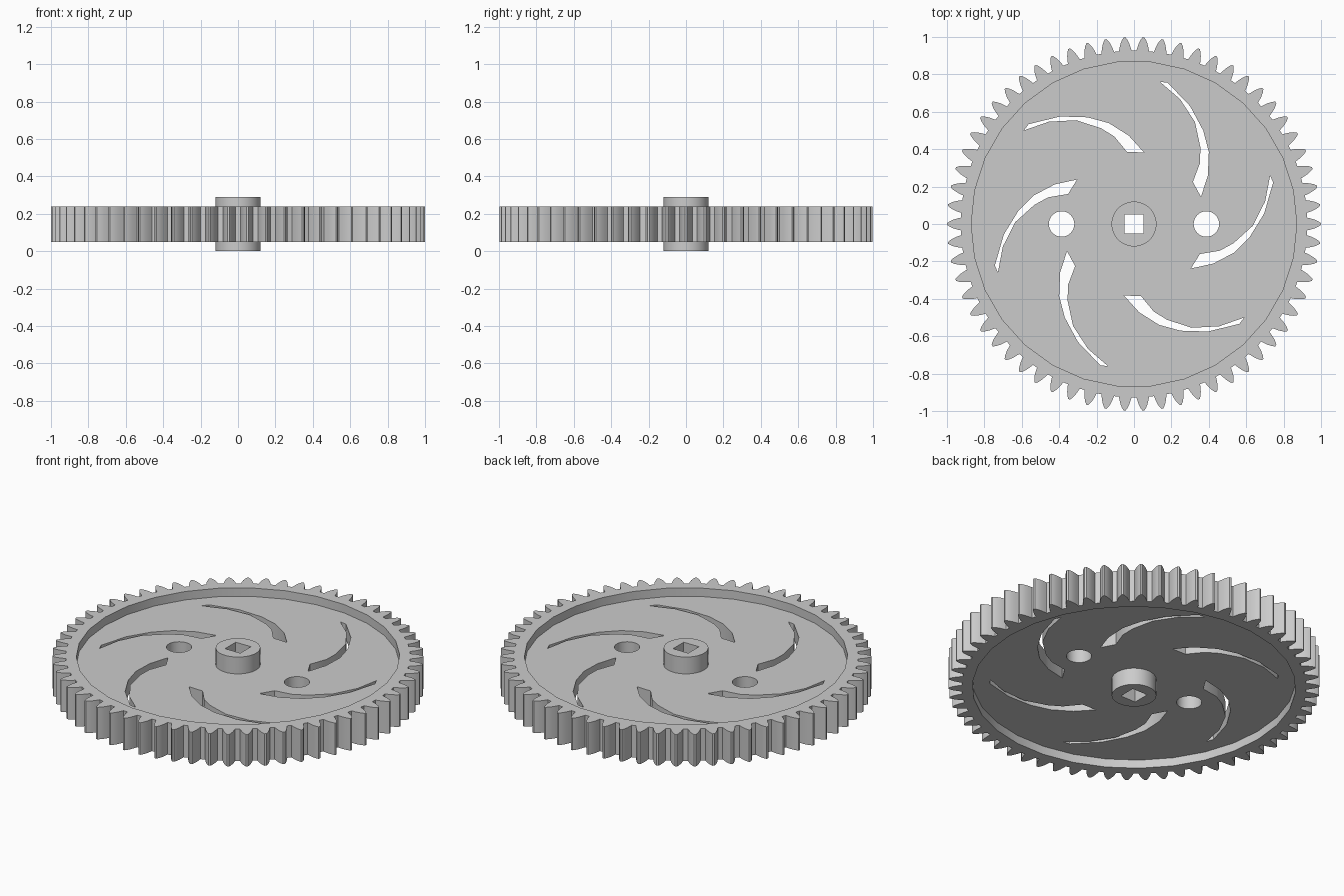
import bpy, bmesh
from math import sin, cos, pi, radians

if "Cube" in bpy.data.objects:
    bpy.data.objects.remove(bpy.data.objects["Cube"])

TEETH = 62


def circle(r, n, cx=0.0):
    return [(cx + r * cos(2 * pi * i / n), r * sin(2 * pi * i / n)) for i in range(n)]


def rotate(pts, a):
    return [(x * cos(a) - y * sin(a), x * sin(a) + y * cos(a)) for x, y in pts]


def plate(name, loops, z0, z1):
    """Extrude an outline with holes between two heights."""
    cu = bpy.data.curves.new(name, 'CURVE')
    cu.dimensions = '2D'
    cu.fill_mode = 'BOTH'
    cu.extrude = (z1 - z0) / 2
    for pts in loops:
        sp = cu.splines.new('POLY')
        sp.points.add(len(pts) - 1)
        for p, (x, y) in zip(sp.points, pts):
            p.co = (x, y, 0, 1)
        sp.use_cyclic_u = True
    ob = bpy.data.objects.new(name, cu)
    bpy.context.collection.objects.link(ob)
    bpy.ops.object.select_all(action='DESELECT')
    ob.select_set(True)
    bpy.context.view_layer.objects.active = ob
    bpy.ops.object.convert(target='MESH')
    ob = bpy.context.view_layer.objects.active
    bm = bmesh.new()
    bm.from_mesh(ob.data)
    bmesh.ops.remove_doubles(bm, verts=bm.verts, dist=1e-5)
    bmesh.ops.translate(bm, verts=bm.verts, vec=(0, 0, (z0 + z1) / 2))
    bmesh.ops.recalc_face_normals(bm, faces=bm.faces)
    bm.to_mesh(ob.data)
    bm.free()
    bpy.ops.object.shade_smooth_by_angle(angle=radians(25))
    return ob


# Toothed rim: one rounded tooth repeated around the axis
half_tooth = [(0.926, 0.034), (0.945, 0.0295), (0.965, 0.0235),
              (0.985, 0.0145), (0.999, 0.005)]
tooth = [(r, -w) for r, w in half_tooth] + [(r, w) for r, w in reversed(half_tooth)]
outline = []
for i in range(TEETH):
    outline += rotate(tooth, 2 * pi * i / TEETH)
rim_inner = circle(0.87, 30)
plate("toothed_rim", [outline, rim_inner], 0.05, 0.24)

# Recessed web with six curved slots and two round holes
slot = [(.18, .755), (.30, .63), (.37, .50), (.40, .385), (.395, .26), (.358, .145),
        (.315, .225), (.353, .326), (.355, .41), (.326, .545), (.246, .668), (.139, .76)]
holes = [rotate(slot, i * pi / 3) for i in range(6)]
holes += [circle(0.068, 32, s * 0.387) for s in (-1, 1)]
hub_circle = circle(0.12, 48)
plate("web", [rim_inner, hub_circle] + holes, 0.10, 0.19)

# Hub with a square bore
h = 0.05
plate("hub", [hub_circle, [(-h, -h), (h, -h), (h, h), (-h, h)]], 0.0, 0.29)
